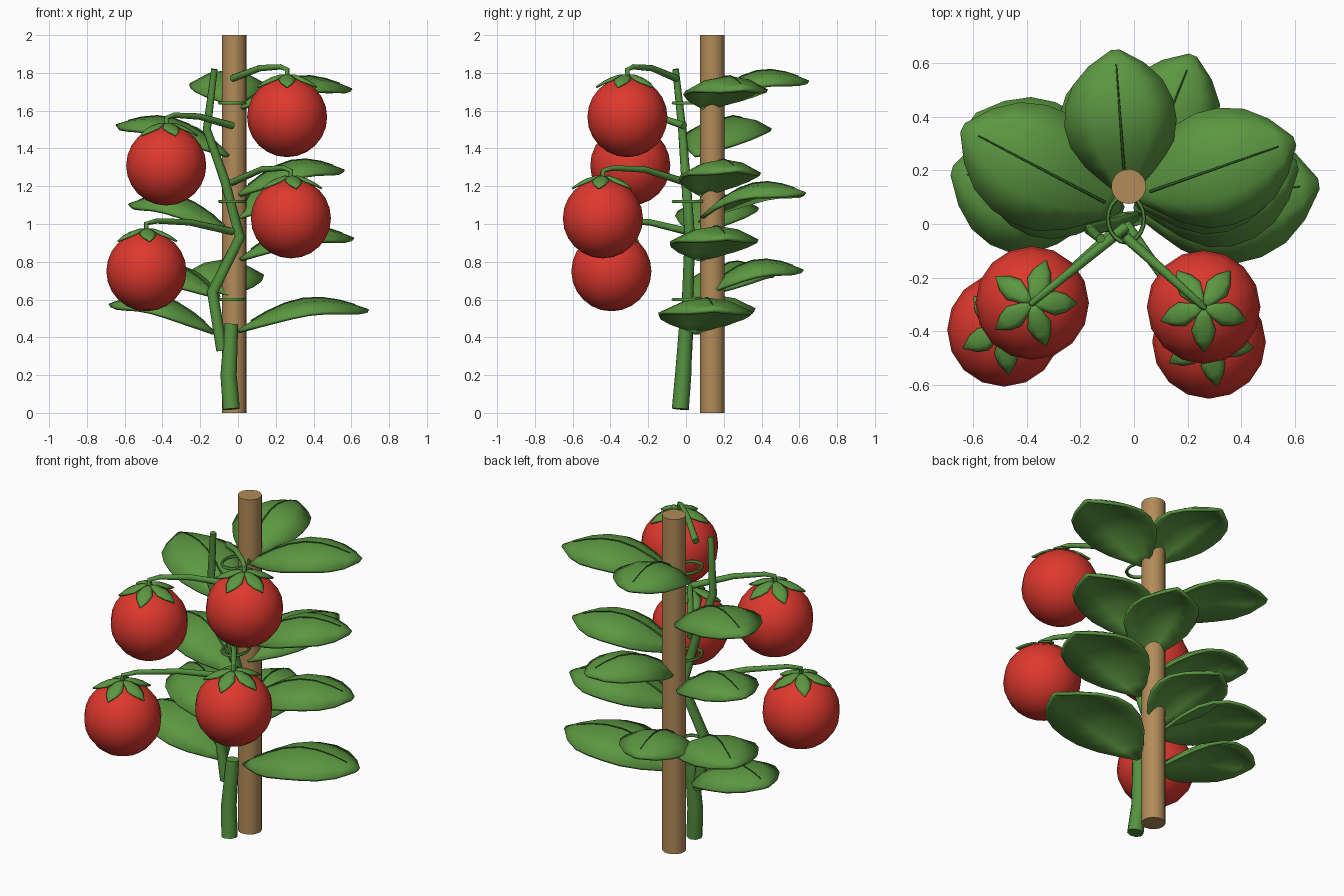
import bpy, bmesh, math
from mathutils import Vector

if "Cube" in bpy.data.objects:
    bpy.data.objects.remove(bpy.data.objects["Cube"])


def material(name, rgb):
    m = bpy.data.materials.new(name)
    m.diffuse_color = (*rgb, 1)
    m.use_nodes = True
    m.node_tree.nodes["Principled BSDF"].inputs["Base Color"].default_value = m.diffuse_color
    return m


RED = material("ripe_red", (0.73, 0.04, 0.027))
LEAF = material("leaf_green", (0.107, 0.314, 0.054))
STEM = material("stem_green", (0.09, 0.29, 0.05))
RIB = material("rib_green", (0.03, 0.11, 0.02))
WOOD = material("wood", (0.445, 0.258, 0.098))


def finish(obj, name, mat, angle=40):
    obj.name = name
    obj.data.materials.append(mat)
    bpy.ops.object.select_all(action='DESELECT')
    obj.select_set(True)
    bpy.context.view_layer.objects.active = obj
    bpy.ops.object.shade_smooth_by_angle(angle=math.radians(angle))
    return obj


def tube(name, pts, radii, mat):
    """Eight-sided tapered tube through the points."""
    cu = bpy.data.curves.new(name, 'CURVE')
    cu.dimensions = '3D'
    cu.bevel_depth = 1.0
    cu.bevel_resolution = 2
    cu.use_fill_caps = True
    sp = cu.splines.new('POLY')
    sp.points.add(len(pts) - 1)
    for p, co, r in zip(sp.points, pts, radii):
        p.co = (*co, 1)
        p.radius = r
    obj = bpy.data.objects.new(name, cu)
    bpy.context.collection.objects.link(obj)
    bpy.ops.object.select_all(action='DESELECT')
    obj.select_set(True)
    bpy.context.view_layer.objects.active = obj
    bpy.ops.object.convert(target='MESH')
    return finish(bpy.context.object, name, mat, 50)


def blade(name, spine, widths, droop, thick, mat):
    """Leaf sheet: rows of five points across a spine, edges drooping."""
    bm = bmesh.new()
    d = spine[-1] - spine[0]
    side = Vector((-d.y, d.x, 0)).normalized()
    wmax = max(widths)
    rows = []
    for p, w in zip(spine, widths):
        rows.append([bm.verts.new(p + side * w * s
                                  - Vector((0, 0, droop * s * s * w / wmax)))
                     for s in (-1, -0.5, 0, 0.5, 1)])
    for a, b in zip(rows, rows[1:]):
        for i in range(4):
            bm.faces.new((a[i + 1], a[i], b[i], b[i + 1]))
    bm.normal_update()
    if sum(f.normal.z for f in bm.faces) < 0:
        bmesh.ops.reverse_faces(bm, faces=bm.faces[:])
    me = bpy.data.meshes.new(name)
    bm.to_mesh(me)
    bm.free()
    obj = bpy.data.objects.new(name, me)
    bpy.context.collection.objects.link(obj)
    mod = obj.modifiers.new("thickness", 'SOLIDIFY')
    mod.thickness = thick
    mod.offset = -1
    return finish(obj, name, mat)


# Stake
bpy.ops.mesh.primitive_cylinder_add(vertices=20, radius=0.065, depth=2,
                                    location=(-0.02, 0.14, 1))
finish(bpy.context.object, "stake", WOOD)

# Main stem: thick foot and climbing vine
tube("stem_foot", [(-0.035, -0.03, 0.02), (-0.05, -0.015, 0.2), (-0.035, 0.0, 0.47)],
     [0.045, 0.043, 0.036], STEM)
tube("vine", [(-0.085, 0.005, 0.33), (-0.135, 0.01, 0.64), (0.01, 0.02, 0.93),
              (-0.07, 0.0, 1.23), (-0.165, -0.02, 1.5), (-0.125, -0.055, 1.82)],
     [0.03, 0.03, 0.028, 0.025, 0.022, 0.017], STEM)

# Ties looping vine to stake
for i, z in enumerate((0.6, 1.12, 1.64)):
    bpy.ops.mesh.primitive_torus_add(major_radius=0.075, minor_radius=0.009,
                                     major_segments=20, minor_segments=6,
                                     location=(-0.03, 0.02, z))
    tie = bpy.context.object
    tie.scale = (0.9, 1.15, 1)
    finish(tie, f"tie_{i + 1}", STEM, 60)

# Leaves: base, tip, half width
leaves = [
    ((0.0, 0.05, 0.44), (0.69, 0.15, 0.55), 0.25),
    ((-0.12, 0.05, 0.43), (-0.68, 0.20, 0.58), 0.24),
    ((-0.04, 0.08, 0.63), (-0.10, 0.62, 0.76), 0.21),
    ((-0.10, 0.05, 0.62), (-0.60, 0.40, 0.75), 0.23),
    ((0.01, 0.07, 0.82), (0.61, 0.22, 0.93), 0.235),
    ((-0.04, 0.05, 0.96), (-0.575, 0.27, 1.11), 0.22),
    ((0.0, 0.08, 1.04), (0.22, 0.63, 1.17), 0.20),
    ((0.0, 0.08, 1.16), (0.56, 0.27, 1.29), 0.215),
    ((-0.05, 0.05, 1.37), (-0.64, 0.36, 1.53), 0.23),
    ((0.0, 0.10, 1.62), (0.60, 0.31, 1.72), 0.22),
    ((-0.03, 0.10, 1.64), (-0.07, 0.65, 1.76), 0.21),
]
outline = [(0, 0.06), (0.1, 0.36), (0.22, 0.68), (0.36, 0.92), (0.5, 1.0),
           (0.64, 0.96), (0.78, 0.8), (0.9, 0.5), (1, 0.08)]
for i, (base, tip, w) in enumerate(leaves):
    base, tip = Vector(base), Vector(tip)
    spine = [base.lerp(tip, t) + Vector((0, 0, 0.11 * math.sin(math.pi * t)))
             for t, _ in outline]
    blade(f"leaf_{i + 1}", spine, [w * k for _, k in outline], 0.075, 0.018, LEAF)
    rib = [p + Vector((0, 0, 0.001)) for p in spine[1:-1]]
    tube(f"leaf_rib_{i + 1}", rib, [0.006 - 0.0006 * k for k in range(len(rib))], RIB)

# Tomatoes: centre, stalk root, first sepal angle
R = 0.212
tomatoes = [
    ((-0.38, -0.295, 1.31), (-0.03, -0.01, 1.52), 72),
    ((0.26, -0.31, 1.566), (-0.03, -0.05, 1.77), -90),
    ((0.28, -0.44, 1.03), (-0.03, 0.0, 1.22), -80),
    ((-0.485, -0.395, 0.75), (-0.03, 0.01, 0.96), 60),
]
sepal_profile = [(0.0, 0.012, 0.008), (0.04, 0.014, 0.028), (0.085, 0.0, 0.046),
                 (0.125, -0.02, 0.034), (0.168, -0.05, 0.003)]
for i, (c, root, start) in enumerate(tomatoes):
    c, root = Vector(c), Vector(root)
    bpy.ops.mesh.primitive_uv_sphere_add(segments=16, ring_count=12, radius=R, location=c)
    finish(bpy.context.object, f"tomato_{i + 1}", RED, 60)
    top = c + Vector((0, 0, R))
    # Calyx
    for k in range(5):
        a = math.radians(start + 72 * k)
        out = Vector((math.cos(a), math.sin(a), 0))
        spine = [top + out * r + Vector((0, 0, h)) for r, h, _ in sepal_profile]
        blade(f"sepal_{i + 1}_{k + 1}", spine, [w for _, _, w in sepal_profile],
              0.012, 0.01, LEAF)
    # Arching stalk
    crest = top + Vector((0, 0, 0.052))
    mid = root.lerp(crest, 0.5)
    mid.z = crest.z - 0.005
    near = root.lerp(crest, 0.88)
    near.z = crest.z + 0.002
    tube(f"stalk_{i + 1}", [root, mid, near, crest - Vector((0, 0, 0.012)),
                            top - Vector((0, 0, 0.01))],
         [0.02, 0.017, 0.014, 0.013, 0.013], STEM)
